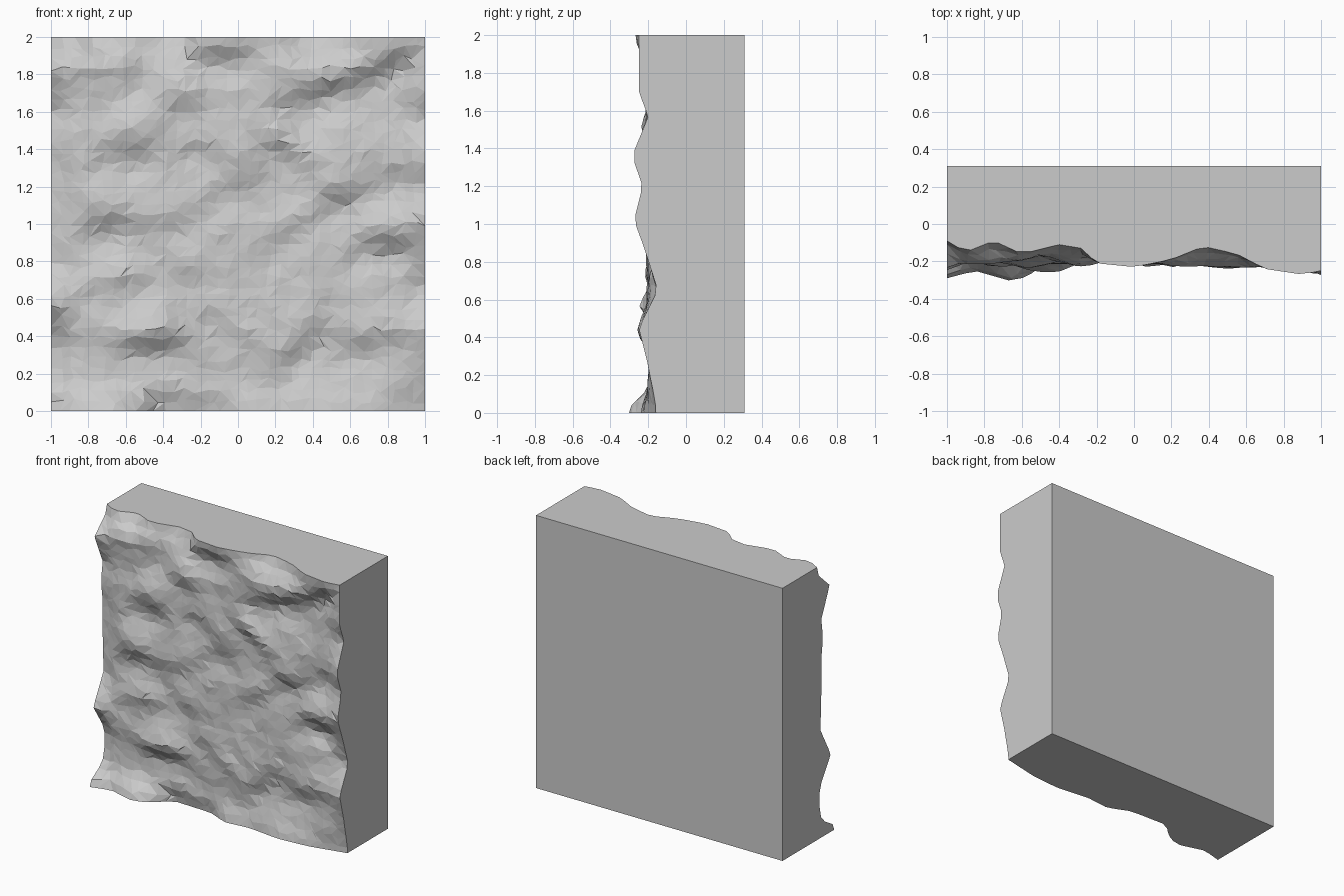
import bpy
import bmesh
import math
import random
from mathutils import Vector, noise

cube = bpy.data.objects.get("Cube")
if cube:
    bpy.data.objects.remove(cube, do_unlink=True)

random.seed(4)
BACK = 0.31
CELLS = 36

# Outlines of the rough face along the four borders: (position, y)
TOP = [(-1, -.09), (-.9, -.15), (-.75, -.09), (-.6, -.16), (-.4, -.11), (-.28, -.13),
       (-.2, -.21), (0, -.23), (.2, -.19), (.37, -.12), (.55, -.16), (.7, -.24),
       (.9, -.27), (1, -.25)]
BOTTOM = [(-1, -.29), (-.85, -.25), (-.64, -.31), (-.52, -.25), (-.42, -.15),
          (-.11, -.16), (.05, -.23), (.24, -.21), (.49, -.24), (.73, -.22), (1, -.16)]
LEFT_END = [(0, -.29), (.09, -.12), (.37, -.12), (.57, -.25), (.79, -.13), (1.05, -.14),
            (1.31, -.14), (1.46, -.16), (1.6, -.14), (1.82, -.24), (2, -.09)]
RIGHT_END = [(0, -.16), (.25, -.2), (.45, -.25), (.65, -.15), (.87, -.22), (1.02, -.275),
             (1.2, -.23), (1.36, -.285), (1.57, -.2), (1.7, -.25), (2, -.25)]

# Overhanging ledges: x, z, half width, depth, tilt
LEDGES = [(-.15, 1.93, .15, .05, 0), (.85, 1.9, .2, .06, .5), (.42, 1.7, .2, .05, .3),
          (-.8, 1.82, .25, .03, 0), (-.3, 1.65, .12, .05, 0), (-.6, 1.42, .15, .05, 0),
          (.2, 1.42, .12, .06, -.5), (-.12, 1.42, .2, .03, 0), (-.05, 1.2, .2, .04, .5),
          (.9, 1.27, .15, .03, 0), (-.72, 1.02, .15, .06, 0), (.85, .91, .2, .07, 0),
          (.3, .98, .22, .04, .5), (.55, 1.15, .12, .04, 0), (-.25, .75, .2, .03, -.3),
          (-.6, .68, .12, .04, 0), (-.45, .37, .2, .07, 0), (-.1, .48, .18, .05, -.4),
          (-.85, .4, .2, .03, 0), (.3, .3, .12, .05, .6), (.75, .38, .25, .04, 0)]


def sample(outline, t):
    for (a, ya), (b, yb) in zip(outline, outline[1:]):
        if t <= b:
            return ya + (yb - ya) * (t - a) / (b - a)
    return outline[-1][1]


def rock_depth(x, z):
    y = -.195 + .035 * noise.noise(Vector((x * 3, 5, z * 4)))
    y += .012 * noise.noise(Vector((x * 9, 2, z * 9)))
    for cx, cz, width, depth, tilt in LEDGES:
        u = (z - cz - tilt * (x - cx)) / .09
        v = (x - cx) / width
        y -= depth * u * math.exp(-u * u / 2 - v * v)
    y = max(-.265, min(-.12, y))
    # Settle onto the border outlines
    for outline, t, gap in ((LEFT_END, z, x + 1), (RIGHT_END, z, 1 - x),
                            (BOTTOM, x, z), (TOP, x, 2 - z)):
        weight = math.exp(-(gap / .1) ** 2)
        y += (sample(outline, t) - y) * weight
    return y


# Rough front face: jittered, triangulated grid
bm = bmesh.new()
step = 2 / CELLS
grid = []
for j in range(CELLS + 1):
    row = []
    for i in range(CELLS + 1):
        x, z = -1 + i * step, j * step
        if 0 < i < CELLS:
            x += random.uniform(-.3, .3) * step
        if 0 < j < CELLS:
            z += random.uniform(-.3, .3) * step
        row.append(bm.verts.new((x, rock_depth(x, z), z)))
    grid.append(row)

for j in range(CELLS):
    for i in range(CELLS):
        a, b = grid[j][i], grid[j][i + 1]
        c, d = grid[j + 1][i + 1], grid[j + 1][i]
        if random.random() < .5:
            bm.faces.new((a, b, c))
            bm.faces.new((a, c, d))
        else:
            bm.faces.new((a, b, d))
            bm.faces.new((b, c, d))

# Flat sides and back
corners = [bm.verts.new((x, BACK, z)) for x, z in ((-1, 0), (1, 0), (1, 2), (-1, 2))]
borders = [grid[0], [row[-1] for row in grid], grid[-1][::-1], [row[0] for row in grid][::-1]]
for k, border in enumerate(borders):
    bm.faces.new(border + [corners[(k + 1) % 4], corners[k]])
bm.faces.new(corners)
bmesh.ops.recalc_face_normals(bm, faces=bm.faces)

mesh = bpy.data.meshes.new("rock_wall_block")
bm.to_mesh(mesh)
bm.free()
wall = bpy.data.objects.new("rock_wall_block", mesh)
bpy.context.collection.objects.link(wall)
